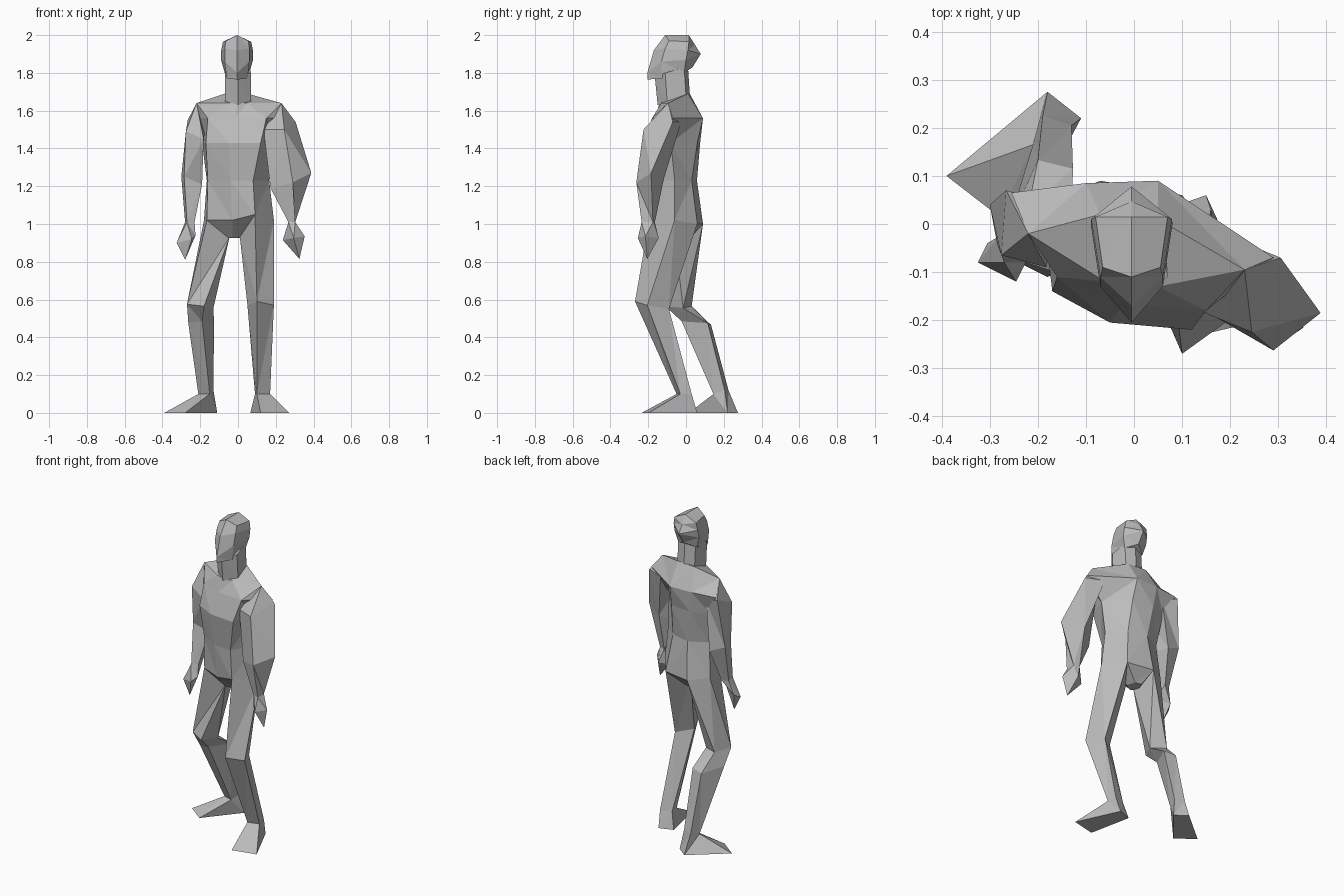
import bpy
import bmesh
from mathutils import Vector, Matrix

default_cube = bpy.data.objects.get("Cube")
if default_cube:
    bpy.data.objects.remove(default_cube, do_unlink=True)

# One plain grey for the whole figure
grey = bpy.data.materials.new("plain grey")
grey.use_nodes = True
colour = (0.5, 0.5, 0.5, 1)
grey.diffuse_color = colour
grey.node_tree.nodes["Principled BSDF"].inputs["Base Color"].default_value = colour


def loft(name, rings):
    """Join cross-sections with equal point counts into a closed, flat-shaded skin."""
    bm = bmesh.new()
    loops = [[bm.verts.new(point) for point in ring] for ring in rings]
    for lower, upper in zip(loops, loops[1:]):
        count = len(lower)
        for i in range(count):
            j = (i + 1) % count
            bm.faces.new((lower[i], lower[j], upper[j], upper[i]))
    bm.faces.new(loops[0])
    bm.faces.new(loops[-1])
    bmesh.ops.remove_doubles(bm, verts=bm.verts, dist=0.0005)
    bmesh.ops.triangulate(bm, faces=bm.faces)
    bmesh.ops.recalc_face_normals(bm, faces=bm.faces)
    mesh = bpy.data.meshes.new(name)
    bm.to_mesh(mesh)
    bm.free()
    mesh.materials.append(grey)
    part = bpy.data.objects.new(name, mesh)
    bpy.context.collection.objects.link(part)
    return part


def section(centre, diagonal, cross):
    """Four-cornered limb section from its centre and two half diagonals."""
    centre, diagonal, cross = Vector(centre), Vector(diagonal), Vector(cross)
    return [centre + diagonal, centre + cross, centre - diagonal, centre - cross]


def tip(point):
    """Section drawn together to a single point."""
    return [Vector(point)] * 4


def flat(z, *corners):
    """Level section at height z."""
    return [Vector((x, y, z)) for x, y in corners]


def symmetric(front, front_side, back_side, back):
    """Six-sided head section, mirrored across its middle plane."""
    def flip(point):
        return (-point[0], point[1], point[2])
    return [front, front_side, back_side, back, flip(back_side), flip(front_side)]


# Torso: front right, breastbone, front left, left, back left, back right, right
crotch = flat(.925, (-.05, -.06), (-.03, -.07), (0, -.06), (.02, -.04), (0, .01), (-.04, .02), (-.06, -.03))
hips = flat(1.02, (-.165, -.1), (-.03, -.16), (.09, -.19), (.19, -.06), (.1, .06), (-.07, .09), (-.18, .02))
waist = flat(1.23, (-.16, -.11), (-.04, -.18), (.08, -.19), (.165, -.06), (.07, .03), (-.05, .058), (-.165, 0))
chest = flat(1.43, (-.17, -.14), (-.05, -.205), (.12, -.22), (.175, -.08), (.06, .06), (-.08, .075), (-.19, .03))
shoulders = flat(1.56, (-.16, -.11), (-.02, -.165), (.15, -.18), (.29, -.07), (.05, .09), (-.1, .085), (-.255, .065))
collar = flat(1.64, (-.06, -.12), (0, -.14), (.05, -.13), (.23, -.095), (.05, .01), (-.07, .02), (-.22, -.02))
hips[2].z += 0.03
for i in (4, 5):
    collar[i].z += 0.05
    hips[i].z -= 0.02
loft("torso", [crotch, hips, waist, chest, shoulders, collar])

# Neck: pointed at the throat
throat = symmetric((0, -.15, 1.63), (.07, -.1, 1.65), (.06, 0, 1.68), (0, .02, 1.69))
nape = symmetric((0, -.165, 1.78), (.07, -.11, 1.8), (.06, -.01, 1.83), (0, .01, 1.84))
loft("neck", [throat, nape])

# Head: jaw, cheeks, brow and ridged crown, slightly off centre
jaw = symmetric((0, -.205, 1.765), (.055, -.13, 1.77), (.065, -.01, 1.8), (0, .035, 1.83))
cheeks = symmetric((0, -.205, 1.8), (.065, -.13, 1.86), (.085, 0, 1.87), (0, .078, 1.9))
brow = symmetric((0, -.17, 1.92), (.065, -.11, 1.93), (.084, .01, 1.92), (0, .047, 1.95))
crown = symmetric((0, -.11, 2), (.06, -.09, 1.97), (.075, .015, 1.965), (0, .015, 2))
head = loft("head", [jaw, cheeks, brow, crown])
head.data.transform(Matrix.Translation((-0.005, 0, 0)))

# Arms: shoulder cap, upper arm, elbow, wrist, hand, fingertips
loft("left_arm", [
    tip((.23, -.095, 1.64)),
    section((.22, -.125, 1.52), (.085, .055, .02), (.025, -.1, -.02)),
    section((.28, -.19, 1.23), (.108, .005, .04), (.01, -.073, -.01)),
    section((.285, -.2, 1.01), (.018, .025, 0), (.018, -.035, 0)),
    section((.295, -.2, .925), (.058, -.015, .01), (0, -.055, 0)),
    tip((.325, -.205, .815)),
])
loft("right_arm", [
    tip((-.22, -.02, 1.64)),
    section((-.224, -.01, 1.5), (-.042, .08, .05), (-.052, -.055, -.01)),
    section((-.245, .01, 1.23), (-.055, .03, .02), (-.04, -.05, .02)),
    section((-.255, -.045, 1.01), (-.025, .02, 0), (-.015, -.035, 0)),
    section((-.275, -.08, .92), (-.05, 0, -.02), (.03, -.04, 0)),
    tip((-.28, -.08, .81)),
])

# Legs: hip corners shared with the torso, then knee, calf, ankle and sole
left_groin = Vector((.01, -.06, .93))
right_groin = Vector((-.045, -.06, .93))
loft("left_leg", [
    [hips[3], hips[2], left_groin, hips[4]],
    section((.12, -.18, .57), (.07, -.025, 0), (-.02, -.09, .02)),
    section((.13, -.01, .1), (.04, -.02, 0), (-.03, -.04, 0)),
    flat(0, (.27, -.2), (.12, -.235), (.065, .03), (.15, .06)),
])
loft("right_leg", [
    [hips[0], right_groin, hips[5], hips[6]],
    section((-.2, -.04, .565), (-.07, -.025, .01), (.02, -.07, 0)),
    section((-.195, .055, .475), (-.068, -.06, 0), (.005, -.078, .01)),
    section((-.17, .185, .11), (-.04, -.02, -.01), (.02, -.04, -.01)),
    flat(0, (-.39, .1), (-.28, .015), (-.11, .22), (-.18, .275)),
])
